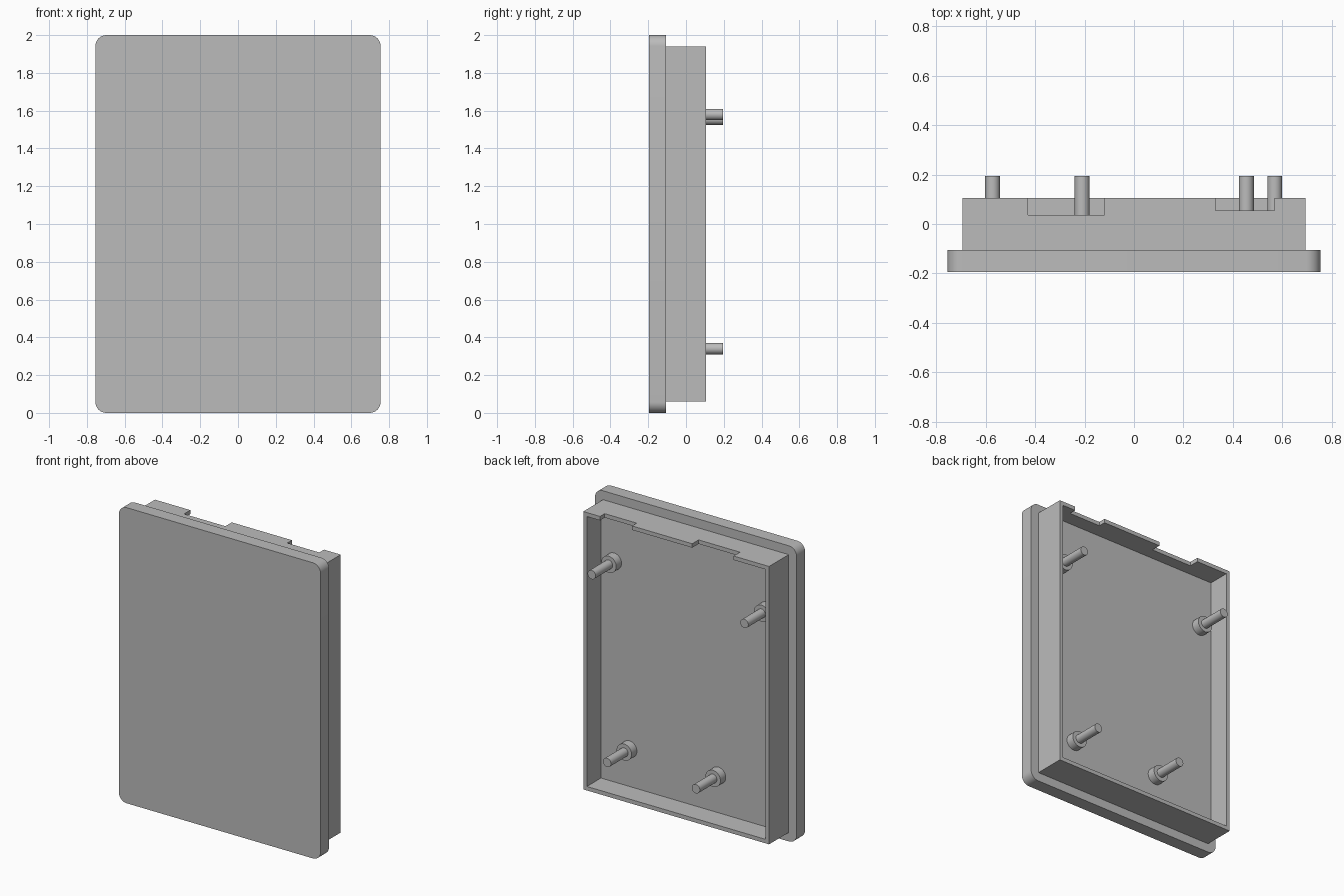
import bpy
import bmesh
from math import pi
from mathutils import Matrix, Vector

old = bpy.data.objects.get("Cube")
if old:
    bpy.data.objects.remove(old, do_unlink=True)

grey = bpy.data.materials.new("plain grey")
grey.use_nodes = True
grey.diffuse_color = (0.5, 0.5, 0.5, 1)
grey.node_tree.nodes["Principled BSDF"].inputs["Base Color"].default_value = grey.diffuse_color

FLOOR = -0.045   # inner floor of the tray
RIM = 0.105      # open edge of the tray
WALL = 0.027


def finish(name, bm):
    bmesh.ops.recalc_face_normals(bm, faces=bm.faces)
    mesh = bpy.data.meshes.new(name)
    bm.to_mesh(mesh)
    bm.free()
    mesh.materials.append(grey)
    obj = bpy.data.objects.new(name, mesh)
    bpy.context.collection.objects.link(obj)
    return obj


def smooth(obj):
    bpy.ops.object.select_all(action='DESELECT')
    obj.select_set(True)
    bpy.context.view_layer.objects.active = obj
    bpy.ops.object.shade_smooth_by_angle()


def box(name, low, high, corner=0):
    low, high = Vector(low), Vector(high)
    bm = bmesh.new()
    bmesh.ops.create_cube(bm, size=1, matrix=Matrix.Translation((low + high) / 2)
                          @ Matrix.Diagonal((high - low).to_4d()))
    if corner:
        # round only the edges that run front to back
        edges = [e for e in bm.edges
                 if abs(e.verts[0].co.y - e.verts[1].co.y) > 0.01]
        bmesh.ops.bevel(bm, geom=edges, offset=corner, segments=8,
                        profile=0.5, affect='EDGES')
    return finish(name, bm)


def cut(obj, cutter):
    cutter.hide_render = True
    mod = obj.modifiers.new("cut", 'BOOLEAN')
    mod.object = cutter
    mod.operation = 'DIFFERENCE'
    mod.solver = 'EXACT'
    bpy.context.view_layer.objects.active = obj
    bpy.ops.object.modifier_apply(modifier=mod.name)
    bpy.data.objects.remove(cutter, do_unlink=True)


def rod(name, x, z, radius, y0, y1):
    bm = bmesh.new()
    place = Matrix.Translation((x, (y0 + y1) / 2, z)) @ Matrix.Rotation(pi / 2, 4, 'X')
    bmesh.ops.create_cone(bm, cap_ends=True, segments=32, radius1=radius,
                          radius2=radius, depth=y1 - y0, matrix=place)
    smooth(finish(name, bm))


# Front plate with rounded corners
smooth(box("front_plate", (-0.755, -0.195, 0), (0.755, -0.105, 2), 0.058))

# Open tray behind the plate
tray = box("tray", (-0.695, -0.12, 0.06), (0.695, RIM, 1.94))
cut(tray, box("cavity", (-0.695 + WALL, FLOOR, 0.06 + WALL),
              (0.695 - WALL, 0.3, 1.94 - WALL)))

# Two notches in the top wall
for x0, x1, depth in ((-0.43, -0.12, 0.037), (0.33, 0.57, 0.055)):
    cut(tray, box("notch", (x0, depth, 1.85), (x1, 0.3, 2.1)))

# Mounting pegs, each on a wide collar
pegs = {"upper_left": (0.57, 1.58), "upper_right": (-0.573, 1.555),
        "lower_left": (0.455, 0.34), "lower_right": (-0.21, 0.34)}
for place, (x, z) in pegs.items():
    rod(place + "_collar", x, z, 0.056, FLOOR - 0.01, 0.012)
    rod(place + "_peg", x, z, 0.03, FLOOR, 0.195)
